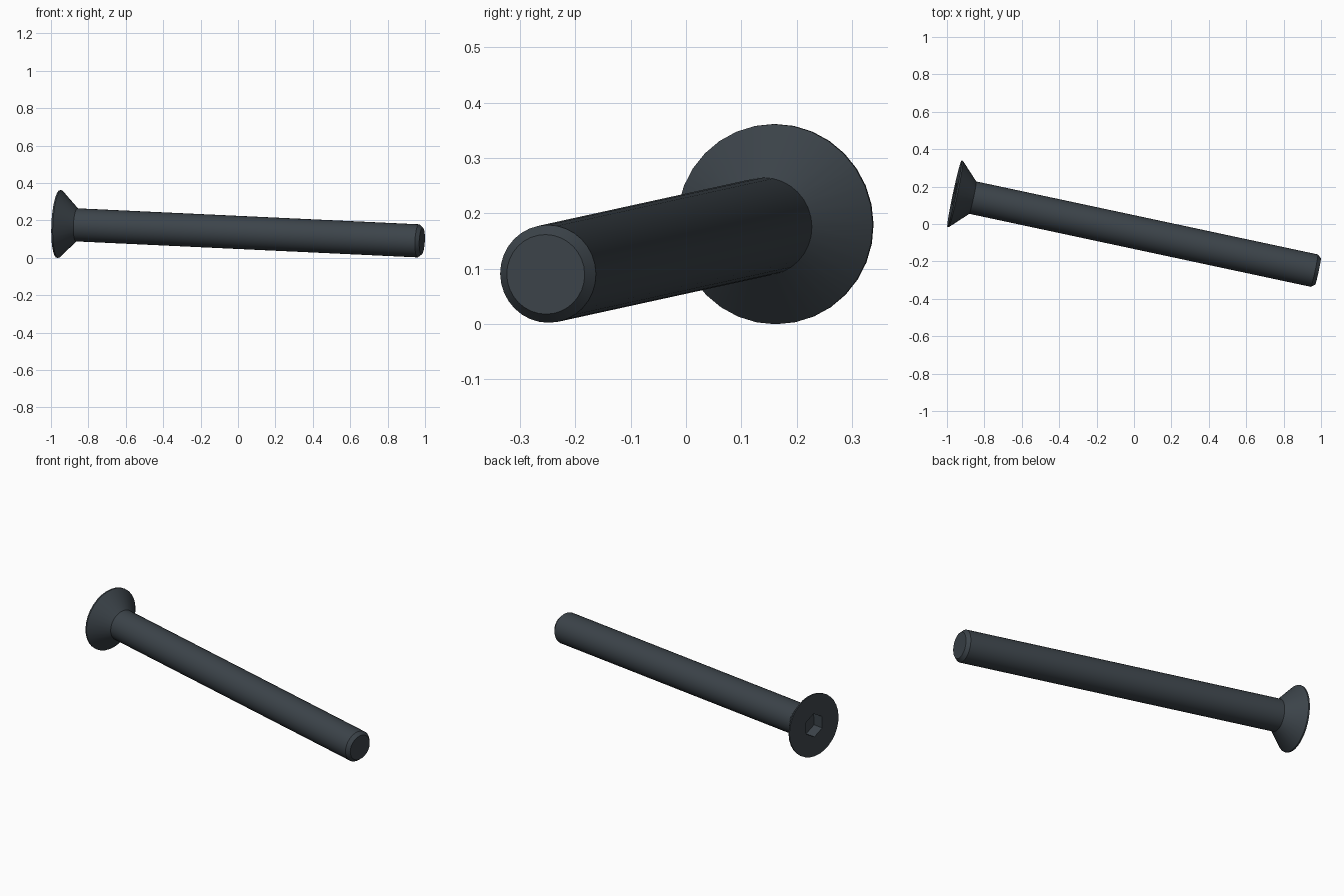
import bpy
import bmesh
import math
from mathutils import Vector

if "Cube" in bpy.data.objects:
    bpy.data.objects.remove(bpy.data.objects["Cube"])

# Overall placement: centre of the head face and of the tip face
HEAD = Vector((-0.96, 0.162, 0.181))
TIP = Vector((0.984, -0.2535, 0.09))
AXIS = TIP - HEAD
LENGTH = AXIS.length

HEAD_R, SHAFT_R, TIP_R = 0.181, 0.0885, 0.072
RIM = 0.008
NECK = RIM + HEAD_R - SHAFT_R
CHAMFER = 0.02
SOCKET_R, SOCKET_DEPTH = 0.068, 0.065

steel = bpy.data.materials.new("dark steel")
steel.use_nodes = True
colour = (0.045, 0.057, 0.068, 1)
steel.diffuse_color = colour
steel.node_tree.nodes["Principled BSDF"].inputs["Base Color"].default_value = colour


def ring(bm, radius, z, sides):
    """Closed ring of edges with one vertex pointing along local y."""
    angles = [math.pi / 2 + math.tau * i / sides for i in range(sides)]
    verts = [bm.verts.new((radius * math.cos(a), radius * math.sin(a), z)) for a in angles]
    edges = [bm.edges.new((verts[i - 1], verts[i])) for i in range(sides)]
    return verts, edges


def loft(bm, profile, sides):
    """Skin consecutive rings of a (radius, z) profile."""
    rings = [ring(bm, r, z, sides) for r, z in profile]
    for (a, _), (b, _) in zip(rings, rings[1:]):
        for i in range(sides):
            bm.faces.new((a[i - 1], a[i], b[i], b[i - 1]))
    return rings


def finish(bm, name):
    bmesh.ops.recalc_face_normals(bm, faces=bm.faces[:])
    mesh = bpy.data.meshes.new(name)
    bm.to_mesh(mesh)
    bm.free()
    mesh.materials.append(steel)
    obj = bpy.data.objects.new(name, mesh)
    bpy.context.collection.objects.link(obj)
    obj.location = HEAD
    obj.rotation_euler = AXIS.to_track_quat('Z', 'Y').to_euler()
    bpy.ops.object.select_all(action='DESELECT')
    obj.select_set(True)
    bpy.context.view_layer.objects.active = obj
    bpy.ops.object.shade_smooth_by_angle(angle=math.radians(25))


# Countersunk head with a hexagonal socket
bm = bmesh.new()
outer = loft(bm, [(HEAD_R, 0), (HEAD_R, RIM), (SHAFT_R, NECK)], 32)
socket = loft(bm, [(SOCKET_R, 0), (SOCKET_R, SOCKET_DEPTH)], 6)
bm.faces.new(socket[-1][0])
bm.faces.new(outer[-1][0])
bmesh.ops.triangle_fill(bm, use_beauty=True, edges=outer[0][1] + socket[0][1],
                        normal=(0, 0, -1))
finish(bm, "countersunk_head")

# Plain shaft with a chamfered tip
bm = bmesh.new()
rings = loft(bm, [(SHAFT_R, NECK), (SHAFT_R, LENGTH - CHAMFER), (TIP_R, LENGTH)], 32)
bm.faces.new(rings[-1][0])
finish(bm, "shaft")
